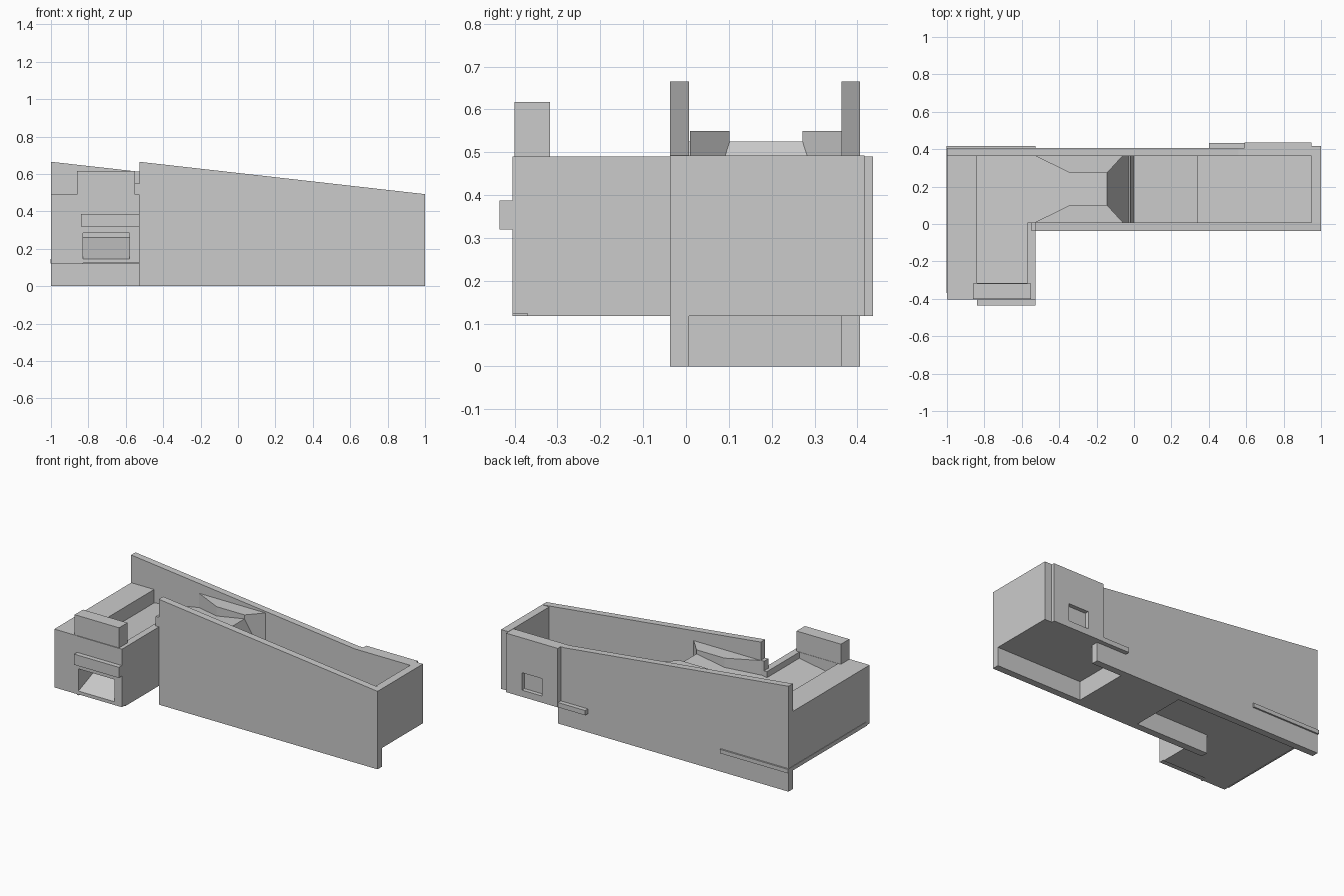
import bpy, bmesh

if "Cube" in bpy.data.objects:
    bpy.data.objects.remove(bpy.data.objects["Cube"])


def prism(name, pts, lo, hi, axis="y"):
    """Extrude a 2D profile along an axis (profile is xz, yz or xy)."""
    place = {"y": lambda a, b, t: (a, t, b),
             "x": lambda a, b, t: (t, a, b),
             "z": lambda a, b, t: (a, b, t)}[axis]
    bm = bmesh.new()
    base = bm.faces.new([bm.verts.new(place(a, b, lo)) for a, b in pts])
    top = bmesh.ops.extrude_face_region(bm, geom=[base])["geom"]
    shift = place(0, 0, hi - lo)
    bmesh.ops.translate(bm, vec=shift, verts=[v for v in top if isinstance(v, bmesh.types.BMVert)])
    bmesh.ops.recalc_face_normals(bm, faces=bm.faces)
    me = bpy.data.meshes.new(name)
    bm.to_mesh(me)
    bm.free()
    ob = bpy.data.objects.new(name, me)
    bpy.context.collection.objects.link(ob)
    return ob


def box(name, x0, x1, y0, y1, z0, z1):
    return prism(name, [(x0, z0), (x1, z0), (x1, z1), (x0, z1)], y0, y1)


def cut(ob, cutter):
    m = ob.modifiers.new("cut", "BOOLEAN")
    m.operation, m.object, m.solver = "DIFFERENCE", cutter, "EXACT"
    cutter.hide_render = True
    cutter.hide_viewport = True
    cutter.display_type = "WIRE"


# Long sloped side walls and end wall
prism("front_wall", [(-.527, 0), (1, 0), (1, .492), (-.527, .665)], -.037, .007)
prism("back_wall", [(-1, 0), (.61, 0), (.61, .118), (.96, .118), (.96, .49), (.56, .49), (-1, .665)], .363, .406)
box("end_wall", .95, 1, .007, .416, .118, .492)
box("front_wall_lip", -.55, -.527, -.035, .007, .45, .55)

# Hopper bed: raised floor, sunken tray, steep ramp and sloped channel
prism("hopper_bed", [(.95, .118), (.4, .118), (.4, 0), (-.02, 0), (-.02, .118), (-.84, .118),
                     (-.84, .405), (-.145, .525), (0, .03), (.34, .03), (.34, .14), (.95, .19)], .007, .363)

# Funnel guides, mirrored about the channel centre
for side, name in ((1, "funnel_guide_back"), (-1, "funnel_guide_front")):
    plan = [(-.53, .178), (-.34, .085), (-.145, .085), (-.06, .178)]
    prism(name, [(x, .187 + side * d) for x, d in plan], .38, .55, "z")

# Side arm: ledge, sloped bed, right wall and front
box("arm_ledge", -1, -.84, -.403, .363, .122, .49)
arm_bed = prism("arm_bed", [(-.84, .118), (-.527, .118), (-.527, .459), (-.84, .405)], -.315, .007)
box("arm_right_wall", -.57, -.527, -.315, .007, .4, .49)
arm_front = box("arm_front", -.84, -.527, -.405, -.315, .118, .49)
box("arm_top_plate", -.86, -.55, -.4, -.317, .48, .617)
box("arm_shelf", -.84, -.527, -.435, -.403, .32, .387)

# Outlet window with a sloping chute, and the bottom front notch
for ob in (arm_front, arm_bed):
    cut(ob, prism("chute_cutter", [(-.5, .145), (-.405, .145), (-.12, .26), (-.12, .285), (-.5, .285)],
                  -.83, -.58, "x"))
cut(arm_front, box("notch_cutter", -.83, -.5, -.45, -.37, .1, .124))

# Thin rails around the arm
box("rail_left", -1.003, -.995, -.37, .415, .12, .145)
box("rail_back", -1.003, -.527, .4, .416, .12, .145)

# Rear door with a square recess and its latch bar
door = box("rear_door", .59, .95, .4, .436, .118, .49)
cut(door, box("recess_cutter", .7, .84, .41, .5, .16, .27))
box("door_latch_bar", .4, .6, .4, .434, .118, .148)
